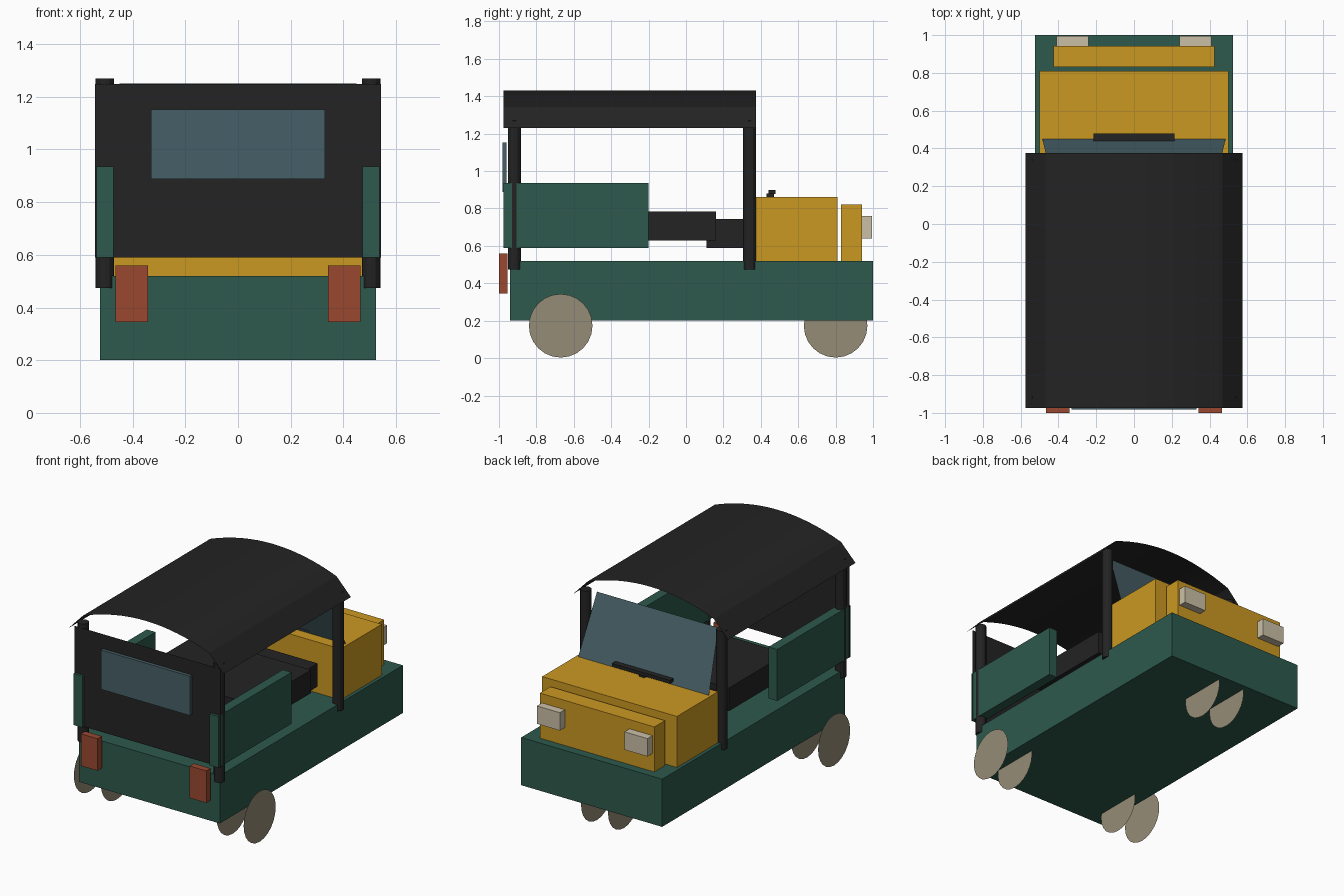
import bpy, bmesh, math
from mathutils import Matrix

cube = bpy.data.objects.get("Cube")
if cube:
    bpy.data.objects.remove(cube, do_unlink=True)


def material(name, r, g, b):
    m = bpy.data.materials.new(name)
    m.use_nodes = True
    m.diffuse_color = (r, g, b, 1)
    m.node_tree.nodes["Principled BSDF"].inputs["Base Color"].default_value = (r, g, b, 1)
    return m


GREEN = material("dark green", .026, .1, .072)
YELLOW = material("mustard", .6, .315, .016)
BLACK = material("black", .017, .017, .017)
GLASS = material("glass blue", .061, .115, .135)
RED = material("brick red", .32, .065, .03)
CREAM = material("lamp cream", .6, .53, .39)
TAN = material("wheel tan", .3, .265, .185)


def finish(name, bm, mat):
    me = bpy.data.meshes.new(name)
    bm.to_mesh(me)
    bm.free()
    me.materials.append(mat)
    ob = bpy.data.objects.new(name, me)
    bpy.context.collection.objects.link(ob)
    return ob


def box(name, mat, x, y, z):
    """Box from (min, max) ranges along each axis."""
    bm = bmesh.new()
    mid = [(a + b) / 2 for a, b in (x, y, z)]
    size = [b - a for a, b in (x, y, z)]
    bmesh.ops.create_cube(bm, size=1, matrix=Matrix.Translation(mid) @ Matrix.Diagonal((*size, 1)))
    return finish(name, bm, mat)


def centred(name, mat, half, y, z):
    return box(name, mat, (-half, half), y, z)


def pair(name, mat, x, y, z):
    box("left_" + name, mat, x, y, z)
    box("right_" + name, mat, (-x[1], -x[0]), y, z)


def sheet(name, mat, corners):
    bm = bmesh.new()
    bm.faces.new([bm.verts.new(c) for c in corners])
    return finish(name, bm, mat)


def post(name, x, y):
    bm = bmesh.new()
    bmesh.ops.create_cone(bm, cap_ends=True, segments=12, radius1=.035, radius2=.035,
                          depth=.795, matrix=Matrix.Translation((x, y, .8725)))
    return finish(name, bm, BLACK)


def wheel(name, x, y):
    # Each wheel is a pair of thin discs
    bm = bmesh.new()
    for side in (-.1, .1):
        bmesh.ops.create_circle(bm, cap_ends=True, segments=24, radius=.17,
                                matrix=Matrix.Translation((x + side, y, .173))
                                @ Matrix.Rotation(math.pi / 2, 4, 'Y'))
    return finish(name, bm, TAN)


# Body and nose
centred("hull", GREEN, .523, (-.94, 1), (.2, .52))
centred("hood", YELLOW, .5, (.375, .81), (.52, .862))
centred("grille_block", YELLOW, .425, (.83, .942), (.52, .822))
pair("headlamp", CREAM, (.24, .41), (.942, .995), (.64, .76))
pair("tail_lamp", RED, (.342, .465), (-1, -.955), (.345, .56))

# Passenger cabin
pair("side_panel", GREEN, (.472, .537), (-.975, -.2), (.59, .935))
centred("bench", BLACK, .43, (-.45, .16), (.63, .785))
centred("driver_seat", BLACK, .36, (.11, .33), (.59, .745))

# Back curtain and its window
sheet("back_curtain", BLACK, [(-.542, -.958, .59), (.542, -.958, .59),
                              (.542, -.958, 1.248), (-.542, -.958, 1.248)])
centred("back_window", GLASS, .33, (-.982, -.96), (.888, 1.152))

# Windshield and wiper
sheet("windshield", GLASS, [(-.485, .45, .862), (.485, .45, .862),
                            (.45, .3, 1.25), (-.45, .3, 1.25)])
centred("wiper_bar", BLACK, .215, (.44, .478), (.878, .9))
centred("wiper_pivot", BLACK, .02, (.43, .47), (.86, .88))

# Posts
for side, sx in (("left", 1), ("right", -1)):
    post(side + "_front_post", sx * .505, .34)
    post(side + "_rear_post", sx * .505, -.918)

# Wheels: one in front, two behind
wheel("front_wheel", 0, .8)
wheel("left_rear_wheel", .53, -.67)
wheel("right_rear_wheel", -.53, -.67)

# Curved canopy with steeper eaves
arc = [(.468 * i / 8, 1.432 - .09 * (i / 8) ** 2) for i in range(-8, 9)]
profile = [(-.575, 1.23)] + arc + [(.575, 1.23)]
bm = bmesh.new()
rows = [[bm.verts.new((x, y, z)) for x, z in profile] for y in (-.975, .375)]
for i in range(len(profile) - 1):
    bm.faces.new((rows[0][i], rows[0][i + 1], rows[1][i + 1], rows[1][i]))
canopy = finish("canopy", bm, BLACK)
bpy.context.view_layer.objects.active = canopy
canopy.select_set(True)
bpy.ops.object.shade_smooth_by_angle(angle=math.radians(25))
canopy.select_set(False)
